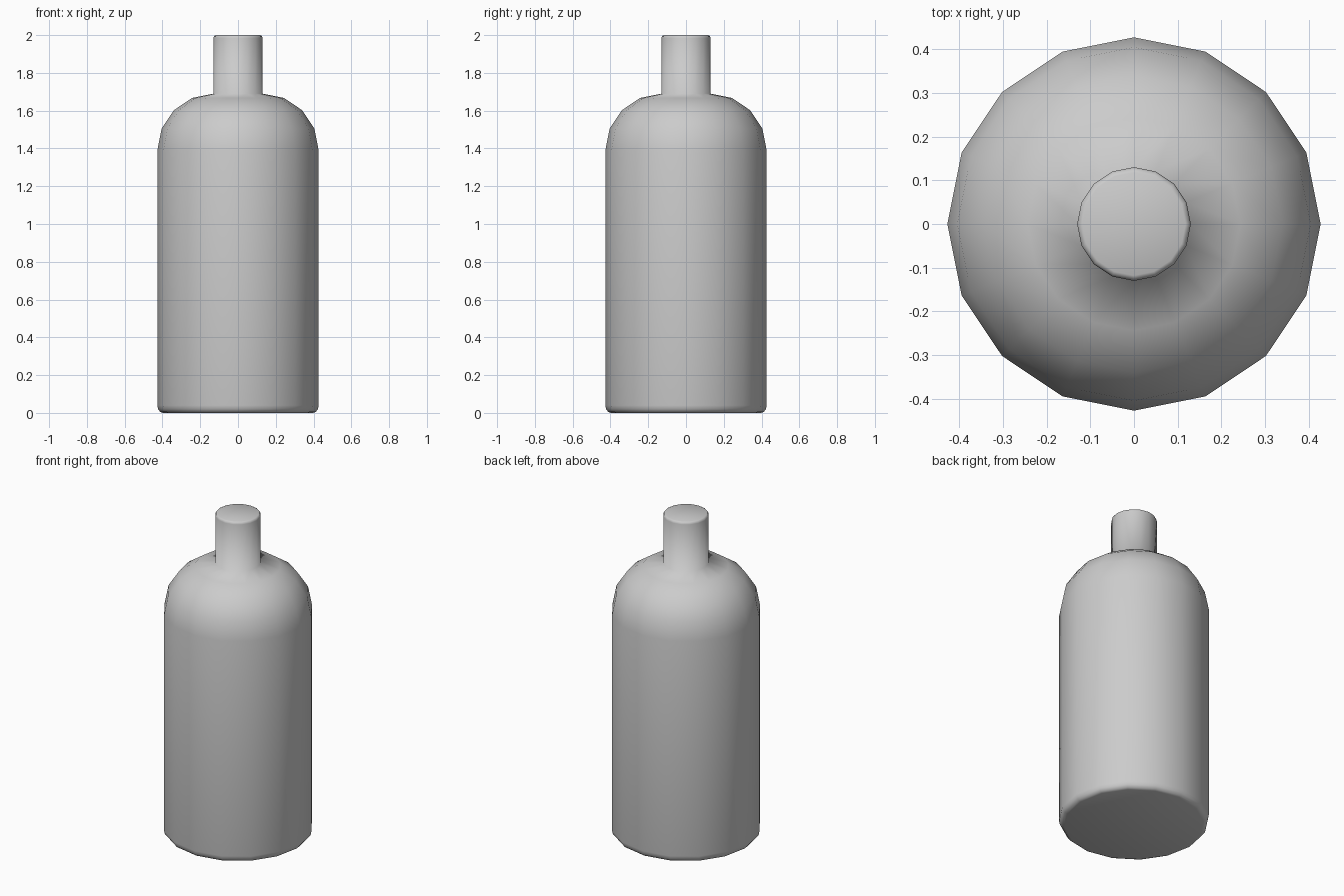
import bpy
import bmesh
from math import sin, cos, pi

if "Cube" in bpy.data.objects:
    bpy.data.objects.remove(bpy.data.objects["Cube"])

SIDES = 16
BODY_R, NECK_R = 0.427, 0.13
SHOULDER_Z, TOP_Z = 1.39, 2.0


def arc(cx, cz, rx, rz, start, end, steps):
    """Points (radius, height) along an elliptical arc, angles in quarter turns."""
    angles = [(start + (end - start) * i / steps) * pi / 2 for i in range(steps + 1)]
    return [(cx + rx * cos(a), cz + rz * sin(a)) for a in angles]


# Profile: rounded foot, quarter-circle shoulder, neck with a softened lip
profile = arc(BODY_R - 0.03, 0.04, 0.03, 0.04, -1, 0, 3)
profile += arc(NECK_R, SHOULDER_Z, BODY_R - NECK_R, 0.3, 0, 1, 4)
profile += arc(NECK_R - 0.012, TOP_Z - 0.015, 0.012, 0.015, 0, 1, 2)

# Bottle: rings of the profile joined by quads and closed at both ends
bm = bmesh.new()
rings = []
for radius, height in profile:
    rings.append([bm.verts.new((radius * cos(2 * pi * i / SIDES),
                                radius * sin(2 * pi * i / SIDES), height))
                  for i in range(SIDES)])
for low, high in zip(rings, rings[1:]):
    for i in range(SIDES):
        j = (i + 1) % SIDES
        bm.faces.new((low[i], low[j], high[j], high[i]))
bm.faces.new(rings[0][::-1])
bm.faces.new(rings[-1])
for face in bm.faces:
    face.smooth = True
mesh = bpy.data.meshes.new("bottle")
bm.to_mesh(mesh)
bm.free()
bottle = bpy.data.objects.new("bottle", mesh)
bpy.context.collection.objects.link(bottle)

# Plain grey material
grey = bpy.data.materials.new("light_grey")
grey.use_nodes = True
colour = (0.6, 0.6, 0.6, 1)
grey.diffuse_color = colour
grey.node_tree.nodes["Principled BSDF"].inputs["Base Color"].default_value = colour
mesh.materials.append(grey)
